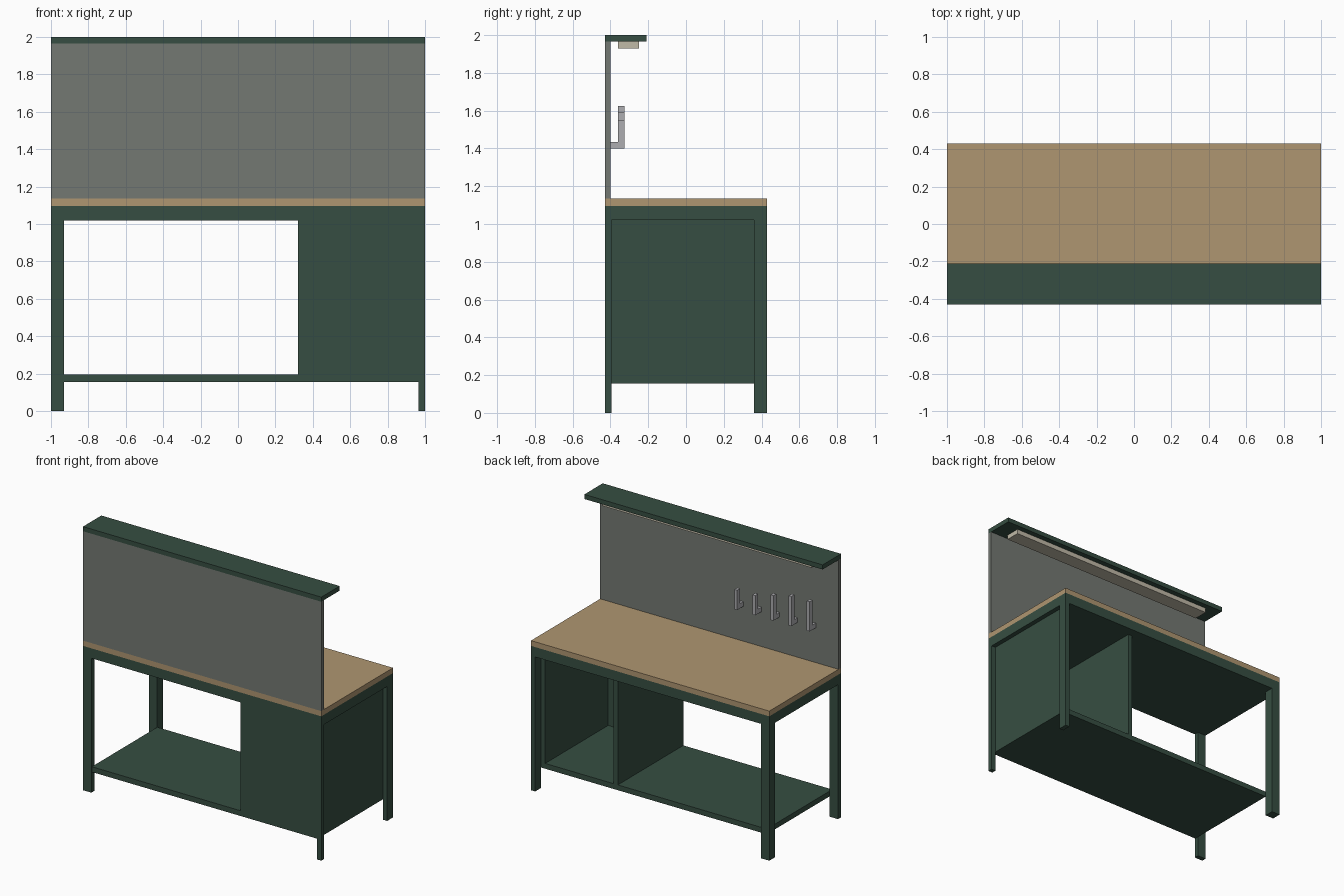
import bpy
import bmesh

cube = bpy.data.objects.get("Cube")
if cube:
    bpy.data.objects.remove(cube, do_unlink=True)


def material(name, rgb):
    m = bpy.data.materials.new(name)
    m.use_nodes = True
    m.diffuse_color = (*rgb, 1)
    bsdf = next(n for n in m.node_tree.nodes if n.type == 'BSDF_PRINCIPLED')
    bsdf.inputs["Base Color"].default_value = (*rgb, 1)
    return m


GREEN = material("dark green paint", (0.037, 0.076, 0.054))
WOOD = material("worktop wood", (0.429, 0.305, 0.165))
GREY = material("grey board", (0.174, 0.190, 0.170))
STEEL = material("hook steel", (0.42, 0.42, 0.44))
LAMP = material("lamp cream", (0.53, 0.49, 0.39))


def boxes(name, mat, *extents):
    """One object from boxes given as (x0, x1, y0, y1, z0, z1)."""
    bm = bmesh.new()
    for x0, x1, y0, y1, z0, z1 in extents:
        verts = bmesh.ops.create_cube(bm, size=1)["verts"]
        for v in verts:
            v.co.x = x1 if v.co.x > 0 else x0
            v.co.y = y1 if v.co.y > 0 else y0
            v.co.z = z1 if v.co.z > 0 else z0
    mesh = bpy.data.meshes.new(name)
    bm.to_mesh(mesh)
    bm.free()
    mesh.materials.append(mat)
    obj = bpy.data.objects.new(name, mesh)
    bpy.context.collection.objects.link(obj)
    return obj


D = 0.43            # half depth
FRAME = 1.02        # underside of the top frame
TOP = 1.095         # underside of the worktop
DECK = 1.135        # worktop surface
SHELF0, SHELF1 = 0.155, 0.195

# Legs, slimmer along the closed side and along the front
for side, x0, x1 in (("right", -1, -0.93), ("left", 0.965, 1)):
    for end, y0, y1 in (("front", -D, -0.395), ("back", 0.36, D)):
        boxes(f"{end}_{side}_leg", GREEN, (x0, x1, y0, y1, 0, FRAME))

# Top frame and worktop
boxes("top_frame", GREEN, (-1, 1, -D, D, FRAME, TOP))
boxes("worktop", WOOD, (-1, 1, -D, D, TOP, DECK))

# Lower shelf and the open cabinet on it
boxes("lower_shelf", GREEN, (-0.93, 0.965, -0.425, 0.36, SHELF0, SHELF1))
boxes("cabinet_side", GREEN, (0.93, 0.965, -0.395, 0.36, SHELF1, FRAME))
boxes("cabinet_divider", GREEN, (0.32, 0.355, -0.395, 0.36, SHELF1, FRAME))
boxes("cabinet_rear_panel", GREEN, (0.32, 0.965, -D, -0.395, SHELF1, FRAME))

# Tool board, canopy and lamp
boxes("tool_board", GREY, (-1, 1, -D, -0.40, DECK, 1.965))
boxes("canopy", GREEN, (-1, 1, -D, -0.21, 1.965, 2.0))
boxes("lamp", LAMP, (-0.88, 0.88, -0.36, -0.25, 1.93, 1.965))

# Tool hooks: an arm from the board and an upright of growing height
for i, tip in enumerate((1.55, 1.55, 1.59, 1.625, 1.625)):
    x = -0.19 - 0.152 * i
    boxes(f"tool_hook_{i + 1}", STEEL,
          (x - 0.012, x + 0.012, -0.40, -0.36, 1.40, 1.435),
          (x - 0.012, x + 0.012, -0.36, -0.325, 1.40, tip))
